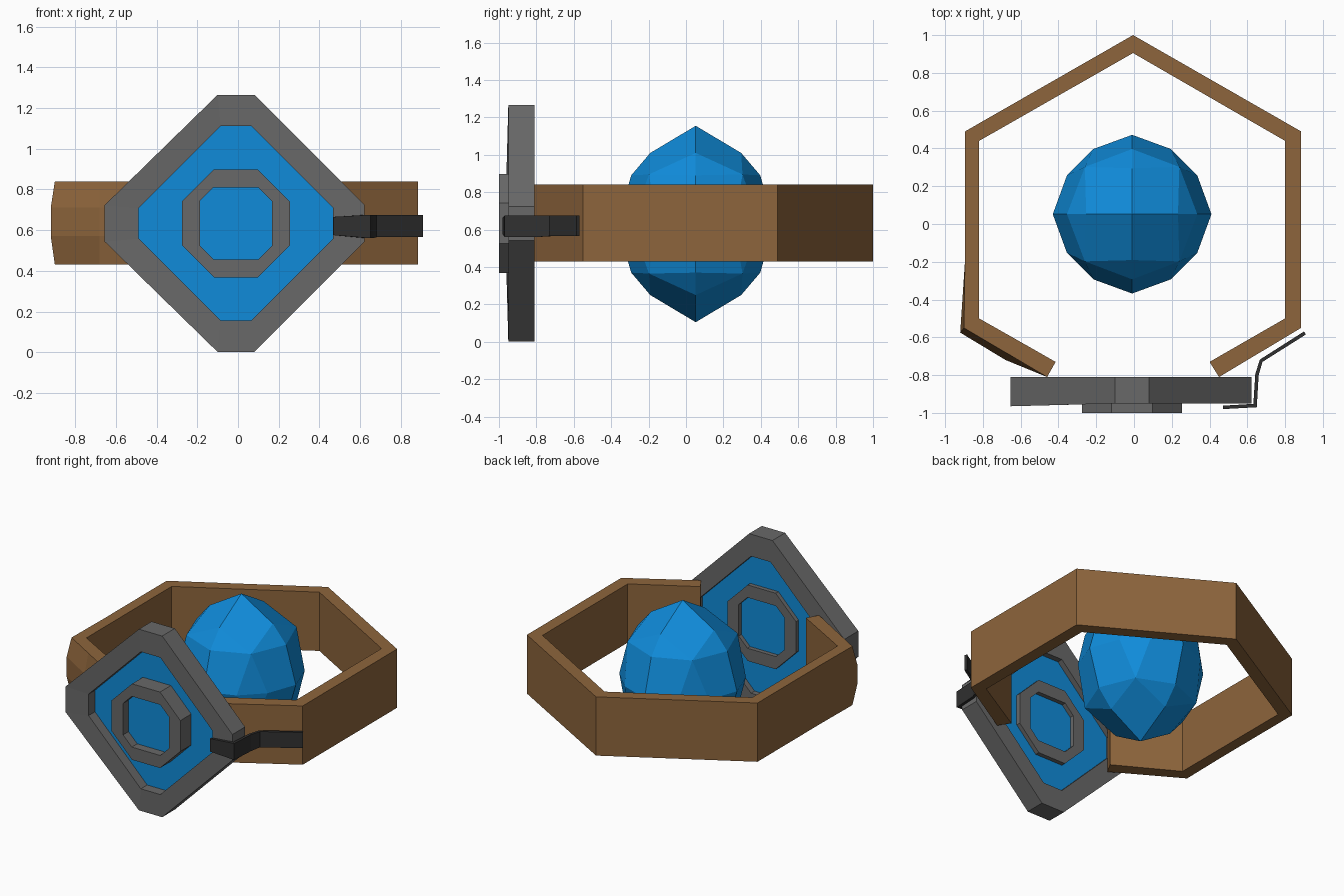
import bpy, bmesh
from itertools import product

if "Cube" in bpy.data.objects:
    bpy.data.objects.remove(bpy.data.objects["Cube"])


def material(name, rgb):
    m = bpy.data.materials.new(name)
    m.diffuse_color = (*rgb, 1)
    m.use_nodes = True
    m.node_tree.nodes["Principled BSDF"].inputs["Base Color"].default_value = m.diffuse_color
    return m


BROWN = material("leather brown", (0.27, 0.13, 0.045))
GRAY = material("metal gray", (0.14, 0.14, 0.14))
DARK = material("dark metal", (0.03, 0.03, 0.03))
BLUE = material("bright blue", (0.005, 0.26, 0.70))


def add_object(name, verts, faces, mat):
    bm = bmesh.new()
    vs = [bm.verts.new(v) for v in verts]
    for f in faces:
        bm.faces.new([vs[i] for i in f])
    bmesh.ops.recalc_face_normals(bm, faces=bm.faces)
    me = bpy.data.meshes.new(name)
    bm.to_mesh(me)
    bm.free()
    me.materials.append(mat)
    ob = bpy.data.objects.new(name, me)
    bpy.context.collection.objects.link(ob)
    return ob


def sweep(name, sections, mat, closed=False):
    """Skin equal-length section loops; cap the ends or close the chain."""
    n, m = len(sections[0]), len(sections)
    verts = [p for s in sections for p in s]
    faces = [(i * n + j, i * n + (j + 1) % n,
              (i + 1) % m * n + (j + 1) % n, (i + 1) % m * n + j)
             for i in range(m if closed else m - 1) for j in range(n)]
    if not closed:
        faces += [tuple(range(n)), tuple(range((m - 1) * n, m * n))]
    return add_object(name, verts, faces, mat)


CX, CZ = -0.01, 0.633


def octagon(h, f):
    """Diamond with cut corners: half size h, half flat length f."""
    pts = [(f, h), (h, f), (h, -f), (f, -h), (-f, -h), (-h, -f), (-h, f), (-f, h)]
    return [(CX + x, CZ + z) for x, z in pts]


def ring(name, outer, inner, y0, y1, mat):
    secs = [[(a[0], y0, a[1]), (a[0], y1, a[1]), (b[0], y1, b[1]), (b[0], y0, b[1])]
            for a, b in zip(octagon(*outer), octagon(*inner))]
    return sweep(name, secs, mat, closed=True)


def plate(name, shape, y0, y1, mat):
    o = octagon(*shape)
    return sweep(name, [[(x, y, z) for x, z in o] for y in (y0, y1)], mat)


# Open hexagonal band: outer point, inner point, outer point at mid height
band = [
    ((-0.46, -0.81), (-0.415, -0.73), (-0.46, -0.81)),
    ((-0.68, -0.68), (-0.617, -0.615), (-0.68, -0.72)),
    ((-0.90, -0.55), (-0.82, -0.50), (-0.92, -0.575)),
    ((-0.895, -0.20), (-0.82, -0.20), (-0.895, -0.20)),
    ((-0.895, 0.49), (-0.82, 0.44), (-0.895, 0.49)),
    ((-0.005, 1.0), (-0.005, 0.905), (-0.005, 1.0)),
    ((0.885, 0.49), (0.80, 0.44), (0.885, 0.49)),
    ((0.885, -0.55), (0.80, -0.50), (0.885, -0.55)),
    ((0.45, -0.81), (0.40, -0.73), (0.45, -0.81)),
]
sweep("band", [[(*i, 0.43), (*o, 0.43), (*m, 0.57), (*m, 0.71), (*o, 0.84), (*i, 0.84)]
               for o, i, m in band], BROWN)

# Face plate: outer frame with a slightly pulled left corner, panel, raised ring, centre
frame = ring("outer_frame", (0.632, 0.09), (0.478, 0.075), -0.95, -0.81, GRAY)
for v in frame.data.vertices:
    if v.co.x < -0.6:
        v.co.x = -0.655
        if v.co.y < -0.9:
            v.co.y = -0.965
plate("panel", (0.478, 0.075), -0.88, -0.85, BLUE)
ring("raised_ring", (0.265, 0.108), (0.177, 0.11), -1.0, -0.82, GRAY)
plate("centre_disc", (0.177, 0.11), -0.94, -0.86, BLUE)

# Clasp strip: x, y, low z, high z along its bend
clasp = [(0.47, -0.98, 0.575, 0.665), (0.65, -0.97, 0.56, 0.675),
         (0.66, -0.80, 0.56, 0.675), (0.68, -0.73, 0.565, 0.675),
         (0.91, -0.585, 0.565, 0.675)]
shift = [(0, 0.018), (-0.018, 0.018), (-0.018, 0.005), (-0.014, 0.012), (-0.01, 0.016)]
sweep("clasp", [[(x, y, a), (x, y, b), (x + dx, y + dy, b), (x + dx, y + dy, a)]
                for (x, y, a, b), (dx, dy) in zip(clasp, shift)], DARK)

# Faceted orb: each octant is three kites around the corners and three edge triangles
verts, faces = [], []
for sx, sy, sz in product((1, -1), repeat=3):
    base = len(verts)
    octant = [(0.42, 0, 0), (0, 0.42, 0), (0, 0, 0.525),
              (0.345, 0.205, 0), (0.205, 0.345, 0),
              (0, 0.345, 0.26), (0, 0.243, 0.38),
              (0.243, 0, 0.38), (0.345, 0, 0.26),
              (0.25, 0.25, 0.265)]
    verts += [(CX + sx * x, 0.052 + sy * y, 0.63 + sz * z) for x, y, z in octant]
    faces += [tuple(base + i for i in f) for f in
              ((0, 3, 9, 8), (1, 5, 9, 4), (2, 7, 9, 6), (3, 4, 9), (5, 6, 9), (7, 8, 9))]
orb = add_object("orb", verts, faces, BLUE)
bm = bmesh.new()
bm.from_mesh(orb.data)
bmesh.ops.remove_doubles(bm, verts=bm.verts, dist=0.001)
bmesh.ops.recalc_face_normals(bm, faces=bm.faces)
bm.to_mesh(orb.data)
bm.free()
